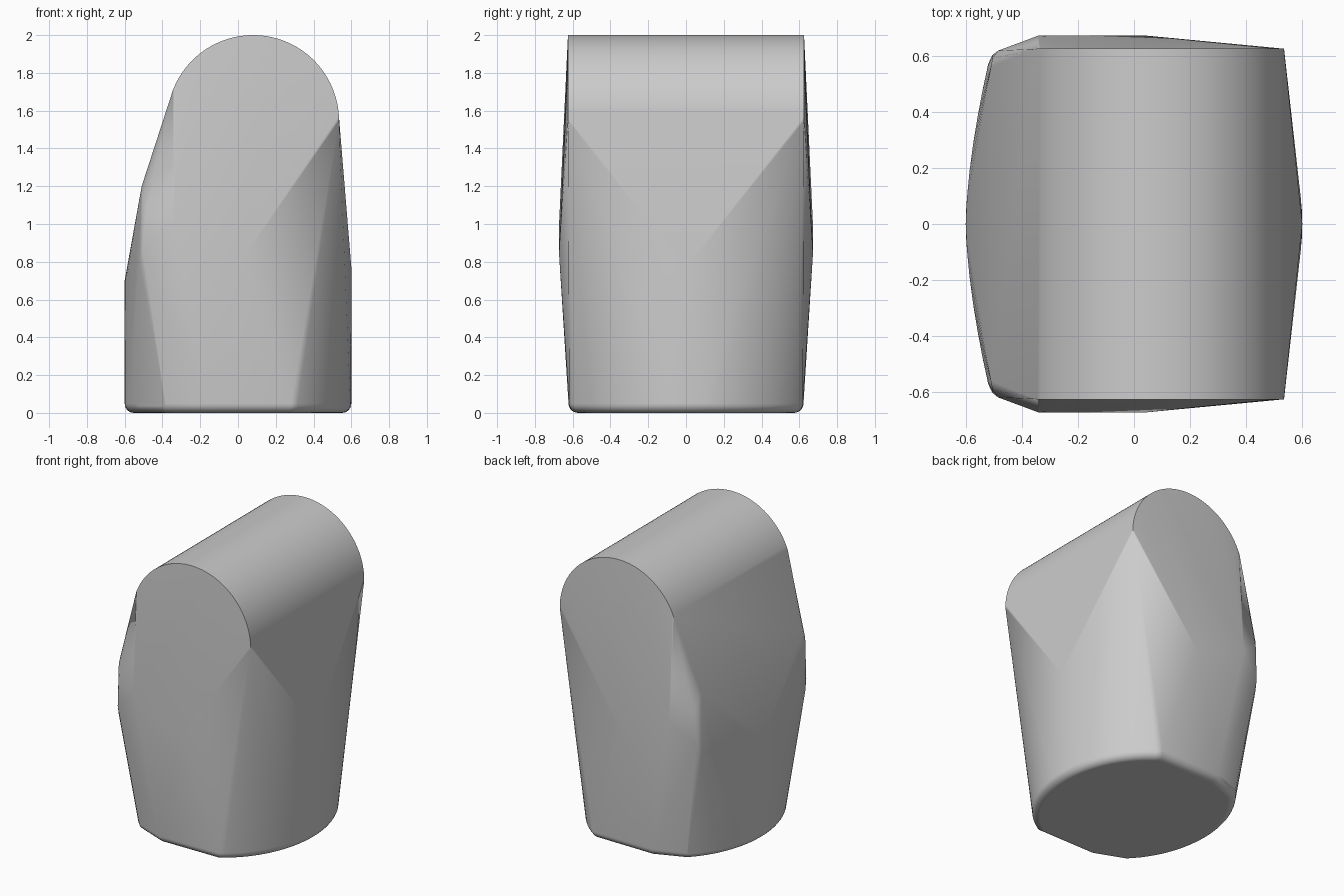
import bpy, bmesh
from math import sin, cos, radians, pi

cube = bpy.data.objects.get("Cube")
if cube:
    bpy.data.objects.remove(cube, do_unlink=True)

# One plain grey for the whole body
grey = bpy.data.materials.new("plain grey")
grey.use_nodes = True
colour = (0.6, 0.6, 0.6, 1)
grey.diffuse_color = colour
grey.node_tree.nodes["Principled BSDF"].inputs["Base Color"].default_value = colour


def arc(cx, cy, rx, ry, start, end, steps):
    """Points along an elliptical arc, angles in degrees."""
    angles = [radians(start + (end - start) * i / steps) for i in range(steps + 1)]
    return [(cx + rx * cos(a), cy + ry * sin(a)) for a in angles]


points = []

# Oval foot with cut front and back, and a rounded lower rim
outline = arc(0, 0, 0.6, 0.7, -62, 62, 32) + arc(0, 0, 0.6, 0.7, 130, 230, 24)
outline += [(-0.17, 0.622), (-0.17, -0.622)]
rim = 0.05
for step in range(7):
    a = step / 6 * pi / 2
    scale = 1 - rim * (1 - sin(a)) / 0.62
    points += [(x * scale, y * scale, rim * (1 - cos(a))) for x, y in outline]

# Crest on the right flank
points.append((0.6, 0, 0.77))

# Left flank: bowed lower edge
points += [(-0.6 + 0.08 * abs(t) ** 1.6, 0.57 * t, 0.7 + 0.09 * abs(t))
           for t in (i / 6 for i in range(-6, 7))]

for side in (-1, 1):
    # Arched end of the rounded top
    points += [(x, side * 0.625, z)
               for x, z in arc(0.08, 1.545, 0.455, 0.455, 0, 159, 48)]
    # Bulge on the front and back
    points += [(-0.34, side * 0.672, 1.0), (0.04, side * 0.672, 0.84)]
    # Softened shoulder corners of the left flank
    points += [(-0.51, side * 0.56, 1.2), (-0.505, side * 0.59, 1.15),
               (-0.485, side * 0.618, 1.08), (-0.505, side * 0.602, 0.86)]

# Wrap all the sections in one convex skin
bm = bmesh.new()
for p in points:
    bm.verts.new(p)
bmesh.ops.remove_doubles(bm, verts=bm.verts[:], dist=0.0005)
bmesh.ops.convex_hull(bm, input=bm.verts[:])
loose = [v for v in bm.verts if not v.link_faces]
bmesh.ops.delete(bm, geom=loose, context='VERTS')
bmesh.ops.dissolve_limit(bm, angle_limit=radians(0.3),
                         verts=bm.verts[:], edges=bm.edges[:])
bmesh.ops.recalc_face_normals(bm, faces=bm.faces[:])

mesh = bpy.data.meshes.new("body")
bm.to_mesh(mesh)
bm.free()
mesh.materials.append(grey)
body = bpy.data.objects.new("body", mesh)
bpy.context.collection.objects.link(body)

# Smooth shading that keeps the arch edges crisp
for ob in bpy.context.selected_objects:
    ob.select_set(False)
body.select_set(True)
bpy.context.view_layer.objects.active = body
bpy.ops.object.shade_smooth_by_angle(angle=radians(35))
weighted = body.modifiers.new("even shading", 'WEIGHTED_NORMAL')
weighted.keep_sharp = True
